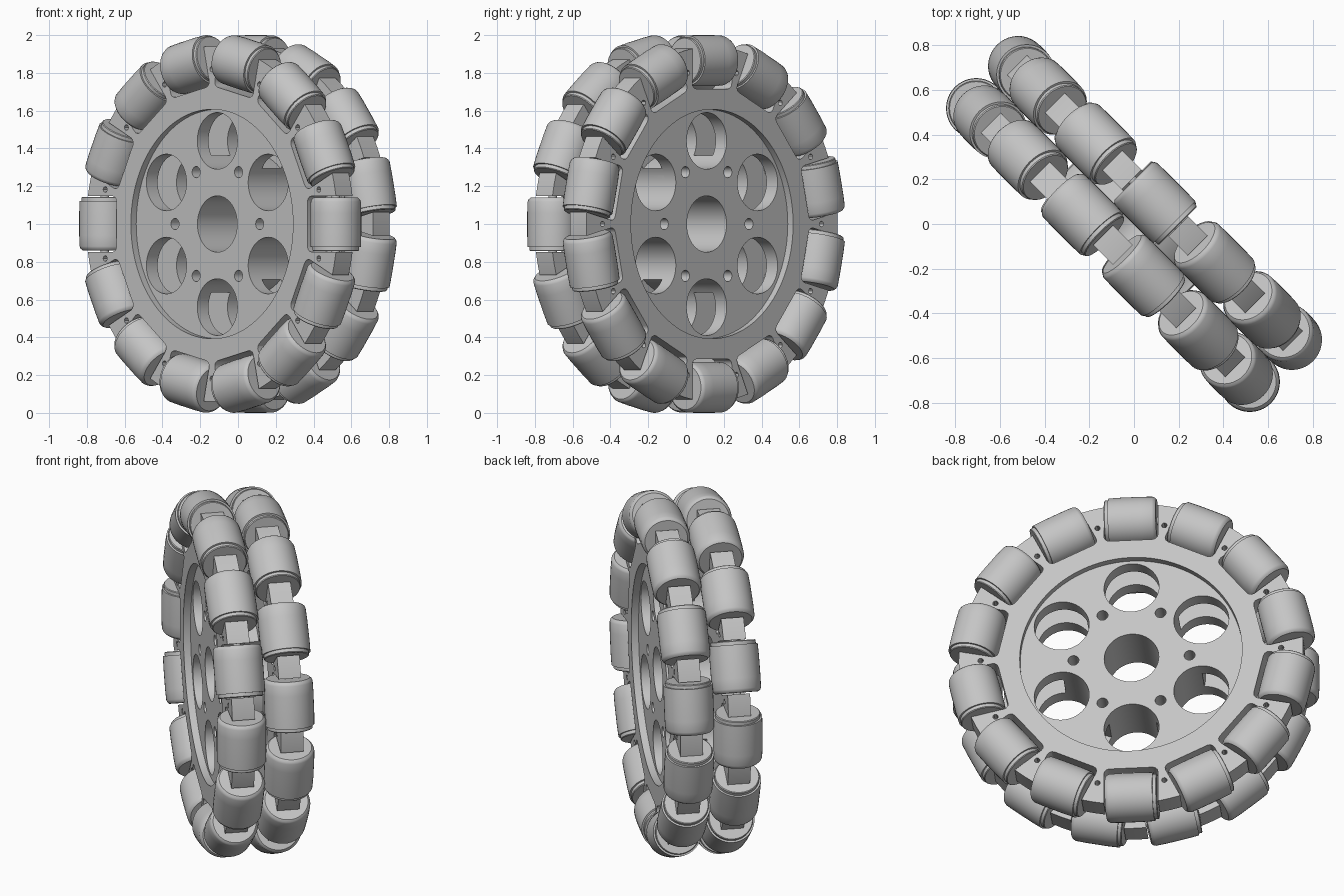
import bpy, bmesh, math
from mathutils import Matrix, Vector

if "Cube" in bpy.data.objects:
    bpy.data.objects.remove(bpy.data.objects["Cube"])

N = 14                 # rollers per row
PITCH = 2 * math.pi / N
ROW = 0.133            # distance of each row from the middle
HALF = 0.062           # half thickness of a plate
PLATE_R, ROLLER_R = 0.94, 0.865
WHEEL = Matrix.Translation((0, 0, 1)) @ Matrix.Rotation(math.radians(-45), 4, 'Z')

grey = bpy.data.materials.new("light_grey")
grey.use_nodes = True
grey.diffuse_color = (0.56, 0.56, 0.56, 1)
grey.node_tree.nodes["Principled BSDF"].inputs["Base Color"].default_value = (0.56, 0.56, 0.56, 1)


def spin_y(angle):
    """Turn about the wheel axle, counter-clockwise seen from the front."""
    return Matrix.Rotation(-angle, 4, 'Y')


def add_cylinder(bm, radius, depth, centre=(0, 0, 0), sides=32):
    m = Matrix.Translation(centre) @ Matrix.Rotation(math.pi / 2, 4, 'X')
    bmesh.ops.create_cone(bm, cap_ends=True, segments=sides, radius1=radius,
                          radius2=radius, depth=depth, matrix=m)


def add_holes(bm, count, ring, radius, y, start=0.0, sides=32, depth=1.0):
    for i in range(count):
        a = start + 2 * math.pi * i / count
        add_cylinder(bm, radius, depth, (ring * math.cos(a), y, ring * math.sin(a)), sides)


def add_pocket(bm, angle, y, inner=0.715, outer=1.2, half=0.148, fillet=0.03):
    """Roller pocket: a slot open to the rim with rounded inner corners."""
    pts = [(outer, -half), (outer, half)]
    for sign in (1, -1):
        arc = [math.radians(d) for d in range(0, 91, 30)]
        corner = [(inner + fillet - fillet * math.sin(t),
                   sign * (half - fillet + fillet * math.cos(t))) for t in arc]
        pts += corner if sign > 0 else corner[::-1]
    m = spin_y(angle)
    verts = [bm.verts.new(m @ Vector((r, y - 0.2, t))) for r, t in pts]
    face = bm.faces.new(verts)
    ext = bmesh.ops.extrude_face_region(bm, geom=[face])
    moved = [v for v in ext["geom"] if isinstance(v, bmesh.types.BMVert)]
    bmesh.ops.translate(bm, vec=(0, 0.4, 0), verts=moved)


def make_object(name, bm):
    bmesh.ops.recalc_face_normals(bm, faces=bm.faces)
    mesh = bpy.data.meshes.new(name)
    bm.to_mesh(mesh)
    bm.free()
    mesh.materials.append(grey)
    obj = bpy.data.objects.new(name, mesh)
    bpy.context.collection.objects.link(obj)
    return obj


def activate(obj):
    bpy.ops.object.select_all(action='DESELECT')
    obj.select_set(True)
    bpy.context.view_layer.objects.active = obj


def smooth(obj):
    activate(obj)
    bpy.ops.object.shade_smooth_by_angle(angle=math.radians(30))


def cut(obj, bm):
    cutter = make_object("cutter", bm)
    cutter.hide_render = True
    mod = obj.modifiers.new("cut", 'BOOLEAN')
    mod.operation, mod.solver, mod.object = 'DIFFERENCE', 'EXACT', cutter
    activate(obj)
    bpy.ops.object.modifier_apply(modifier=mod.name)
    bpy.data.objects.remove(cutter)


def web_holes(bm, y):
    """Axle bore, bolt holes and lightening holes."""
    add_cylinder(bm, 0.149, 1.0, (0, y, 0), 48)
    add_holes(bm, 6, 0.317, 0.03, y, sides=20)
    add_holes(bm, 6, 0.44, 0.15, y, math.pi / 6, 48)


def make_plate(name, side, phase):
    bm = bmesh.new()
    add_cylinder(bm, PLATE_R, 2 * HALF, (0, side * ROW, 0), 112)
    plate = make_object(name, bm)
    # shallow round recess on the outer face
    bm = bmesh.new()
    add_cylinder(bm, 0.607, 0.2, (0, side * (ROW + HALF - 0.04 + 0.1), 0), 96)
    cut(plate, bm)
    # pockets and small pin holes between them
    bm = bmesh.new()
    web_holes(bm, side * ROW)
    for i in range(N):
        add_pocket(bm, phase + i * PITCH, side * ROW)
    add_holes(bm, N, 0.82, 0.015, side * ROW, phase + PITCH / 2, 12)
    cut(plate, bm)
    smooth(plate)
    plate.matrix_world = WHEEL


def lathe(name, profile, sides=40):
    bm = bmesh.new()
    verts = [bm.verts.new((r, 0, z)) for r, z in profile]
    edges = [bm.edges.new(pair) for pair in zip(verts, verts[1:])]
    bmesh.ops.spin(bm, geom=verts + edges, cent=(0, 0, 0), axis=(0, 0, 1),
                   angle=2 * math.pi, steps=sides, use_duplicate=False)
    bmesh.ops.remove_doubles(bm, verts=bm.verts, dist=0.0001)
    obj = make_object(name, bm)
    smooth(obj)
    return obj


# Front and back plates
make_plate("front_plate", -1, 0.0)
make_plate("back_plate", 1, PITCH / 2)

# Hub spacer between the plates
bm = bmesh.new()
add_cylinder(bm, 0.385, 2 * (ROW - HALF), sides=96)
hub = make_object("hub_spacer", bm)
bm = bmesh.new()
web_holes(bm, 0)
cut(hub, bm)
smooth(hub)
hub.matrix_world = WHEEL

# Roller with a stepped collar at one end, and its axle pin
roller = lathe("roller", [(0, -0.144), (0.119, -0.144), (0.123, -0.14), (0.123, -0.122),
                          (0.133, -0.122), (0.135, -0.06), (0.135, 0.06), (0.133, 0.118),
                          (0.128, 0.13), (0.118, 0.139), (0, 0.139)])
pin = lathe("roller_pin", [(0, -0.165), (0.022, -0.165), (0.022, 0.165), (0, 0.165)], 16)

# Two rows, the back one turned by half a pitch
for row, side, phase in (("front", -1, 0.0), ("back", 1, PITCH / 2)):
    for i in range(N):
        place = WHEEL @ spin_y(phase + i * PITCH) @ Matrix.Translation((ROLLER_R, side * ROW, 0))
        for part in (roller, pin):
            copy = bpy.data.objects.new(f"{row}_{part.name}_{i + 1}", part.data)
            bpy.context.collection.objects.link(copy)
            copy.matrix_world = place
for part in (roller, pin):
    bpy.data.objects.remove(part)
